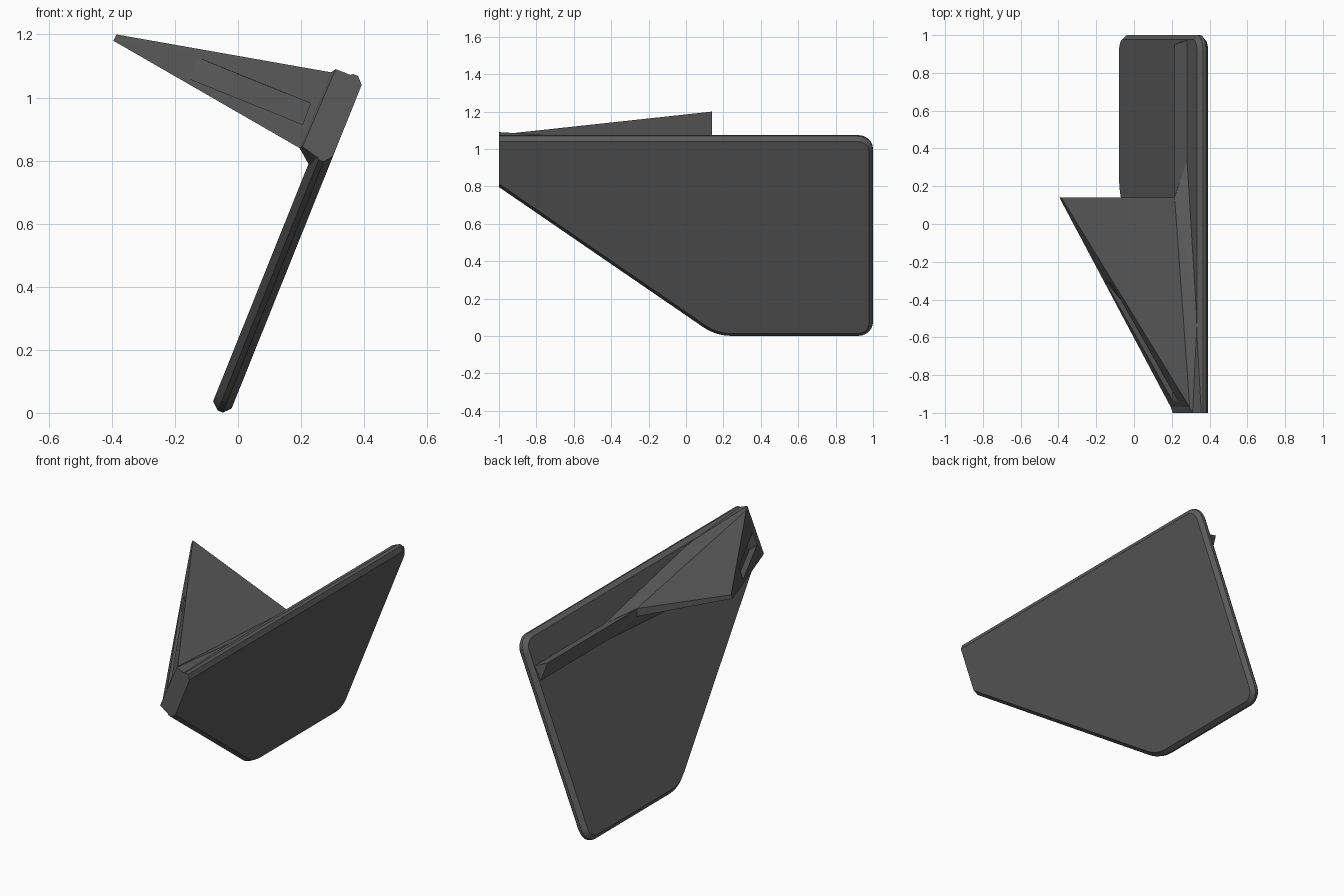
import bpy, bmesh, math
from mathutils import Vector

if "Cube" in bpy.data.objects:
    bpy.data.objects.remove(bpy.data.objects["Cube"])

grey = bpy.data.materials.new("dark_grey")
grey.diffuse_color = (0.105, 0.105, 0.105, 1)
grey.use_nodes = True
grey.node_tree.nodes["Principled BSDF"].inputs["Base Color"].default_value = grey.diffuse_color

UX, UZ = 0.373, 0.928          # direction up the leaning plate


def lean(w, y, u):
    """Plate space (thickness, length, height) to world space."""
    return Vector((u * UX - w * UZ, y, u * UZ + w * UX))


def finish(name, bm):
    bmesh.ops.recalc_face_normals(bm, faces=bm.faces)
    mesh = bpy.data.meshes.new(name)
    bm.to_mesh(mesh)
    bm.free()
    mesh.materials.append(grey)
    obj = bpy.data.objects.new(name, mesh)
    bpy.context.collection.objects.link(obj)
    return obj


def hull(name, points):
    bm = bmesh.new()
    for p in points:
        bm.verts.new(p)
    res = bmesh.ops.convex_hull(bm, input=bm.verts)
    junk = {v for v in res["geom_interior"] + res["geom_unused"]
            if isinstance(v, bmesh.types.BMVert)}
    bmesh.ops.delete(bm, geom=list(junk), context='VERTS')
    bmesh.ops.dissolve_limit(bm, angle_limit=math.radians(1),
                             verts=bm.verts, edges=bm.edges)
    return finish(name, bm)


# Outline corners of the plate: (y, u, corner radius), counter-clockwise
CORNERS = [(-1, 0.84, 0), (0.16, -0.017, 0.25), (1, -0.017, 0.08),
           (1, 1.133, 0.08), (-1, 1.133, 0)]


def outline(inset):
    """Rounded outline moved inwards, except along the flat front edge."""
    n = len(CORNERS)
    pts = [Vector(c[:2]) for c in CORNERS]
    dirs = [(pts[(i + 1) % n] - pts[i]).normalized() for i in range(n)]
    norms = [Vector((-d.y, d.x)) for d in dirs]
    move = [inset] * (n - 1) + [0]
    out = []
    for i in range(n):
        a, b = norms[i - 1], norms[i]
        det = a.x * b.y - a.y * b.x
        r = max(CORNERS[i][2] - inset, 0)

        def meet(da, db):
            return pts[i] + Vector((da * b.y - db * a.y, a.x * db - b.x * da)) / det

        if r == 0:
            out.append(meet(move[i - 1], move[i]))
            continue
        centre = meet(move[i - 1] + r, move[i] + r)
        for k in range(7):
            out.append(centre - a.slerp(b, k / 6) * r)
    return out


# Main plate with chamfered rim
bm = bmesh.new()
rings = []
for w, inset in ((0.024, 0.022), (0.045, 0), (0.062, 0), (0.087, 0.022)):
    rings.append([bm.verts.new(lean(w, p.x, p.y)) for p in outline(inset)])
for lo, hi in zip(rings, rings[1:]):
    for i in range(len(lo)):
        j = (i + 1) % len(lo)
        bm.faces.new((lo[i], lo[j], hi[j], hi[i]))
bm.faces.new(rings[0])
bm.faces.new(rings[-1])
finish("main_plate", bm)

# Shared corners of the side fin
ROOT_TOP = Vector((0.295, -0.97, 1.08))
ROOT_LOW = Vector((0.195, -0.97, 0.84))
TIP = [Vector((-0.385, 0.14, 1.2)), Vector((-0.395, 0.14, 1.18))]
TRAIL = [Vector((0.215, 0.14, 0.96)), Vector((0.213, 0.14, 0.915))]
fin = hull("side_fin", [ROOT_TOP, ROOT_LOW] + TIP + TRAIL)

# Sloped pocket cut into the leading face of the fin
normal = (ROOT_LOW - ROOT_TOP).cross(TIP[0] - ROOT_TOP)


def on_face(x, z, depth):
    y = ROOT_TOP.y - (normal.x * (x - ROOT_TOP.x)
                      + normal.z * (z - ROOT_TOP.z)) / normal.y
    return Vector((x, y + depth, z))


pocket = []
for x, z, depth in ((-0.125, 1.125, 0), (-0.155, 1.06, 0),
                    (-0.007, 1.077, 0.07), (-0.034, 1.011, 0.07),
                    (0.23, 0.982, 0.07), (0.205, 0.915, 0.07)):
    pocket += [on_face(x, z, depth), on_face(x, z, -0.1)]
cutter = hull("pocket_cutter", pocket)
cutter.hide_render = True
mod = fin.modifiers.new("pocket", 'BOOLEAN')
mod.operation = 'DIFFERENCE'
mod.solver = 'EXACT'
mod.object = cutter
bpy.context.view_layer.objects.active = fin
bpy.ops.object.modifier_apply(modifier=mod.name)
bpy.data.objects.remove(cutter)

# Thick root joining the fin to the plate
hull("fin_root", [ROOT_TOP, ROOT_LOW] + TRAIL + [
    lean(0.07, -1, 1.127), lean(0.119, -1, 1.127),
    lean(0.125, -1, 0.86), lean(0.07, -1, 0.845),
    lean(0.08, -0.93, 0.81),
    Vector((0.335, -0.49, 1.058)),
    Vector((0.285, 0.35, 0.93)), Vector((0.25, 0.35, 0.85))])

# Tapered rail running from the fin to the back of the plate
hull("rear_rail", [
    Vector((0.215, 0.14, 0.957)), Vector((0.285, 0.14, 0.93)),
    Vector((0.25, 0.14, 0.85)),
    Vector((0.215, 0.95, 0.957)), Vector((0.285, 0.975, 0.93)),
    Vector((0.25, 0.965, 0.85))])
